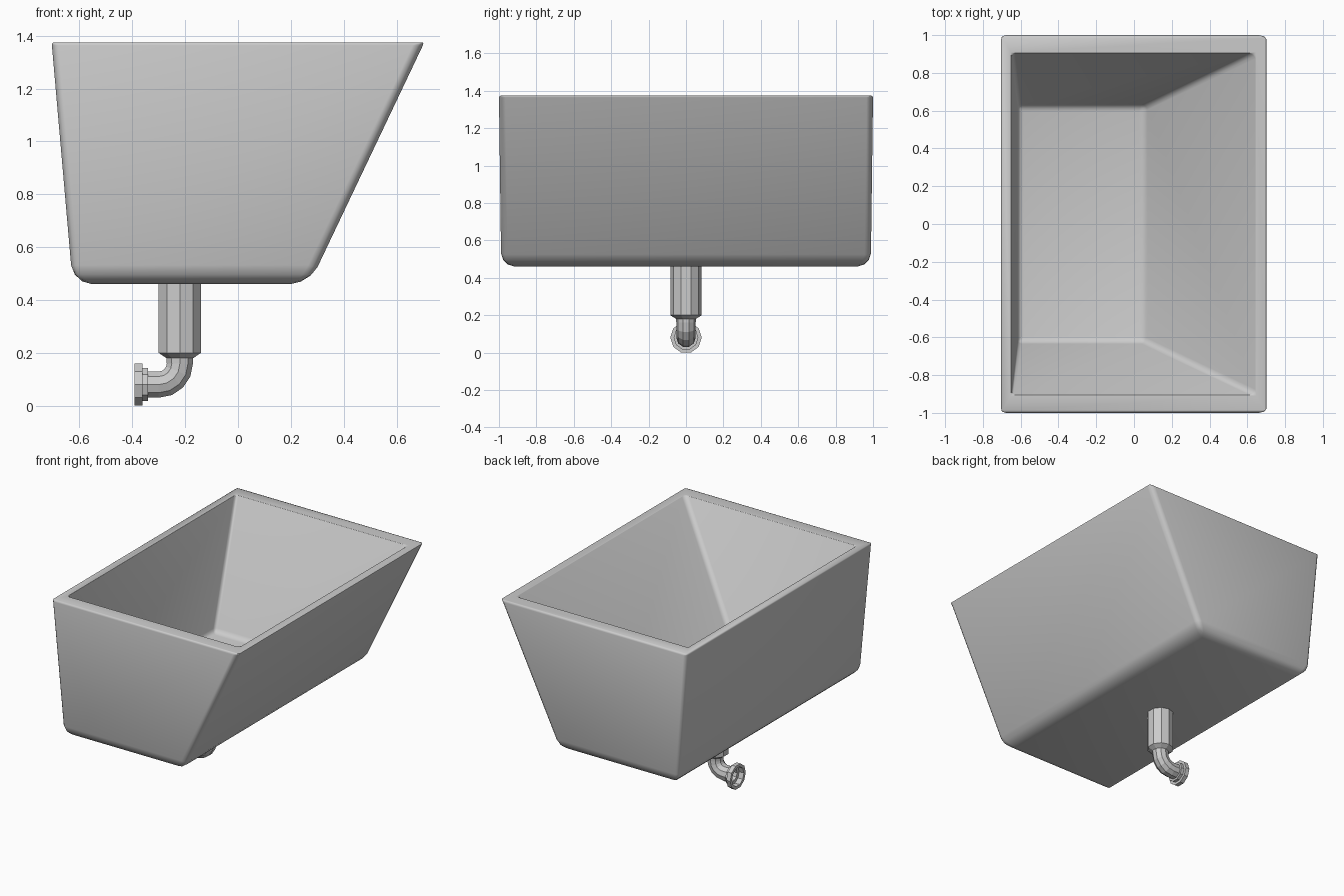
import bpy, bmesh, math
from mathutils import Vector

if "Cube" in bpy.data.objects:
    bpy.data.objects.remove(bpy.data.objects["Cube"])


def make_object(name, bm):
    bmesh.ops.recalc_face_normals(bm, faces=bm.faces)
    mesh = bpy.data.meshes.new(name)
    bm.to_mesh(mesh)
    bm.free()
    obj = bpy.data.objects.new(name, mesh)
    bpy.context.collection.objects.link(obj)
    return obj


# basin: four rectangular rings from outer bottom, over the rim, to inner floor
WIDTH = 0.075
rings = [(-0.625, 0.27, 0.988, 0.46), (-0.705, 0.705, 1.0, 1.375),
         (-0.65, 0.645, 0.905, 1.375), (-0.615, 0.055, 0.625, 0.555)]
bm = bmesh.new()
weight = bm.edges.layers.float.new("bevel_weight_edge")
loops = [[bm.verts.new(p) for p in ((x0, -y, z), (x1, -y, z), (x1, y, z), (x0, y, z))]
         for x0, x1, y, z in rings]
for lower, upper in zip(loops, loops[1:]):
    for i in range(4):
        j = (i + 1) % 4
        bm.faces.new((lower[i], lower[j], upper[j], upper[i]))
bm.faces.new(loops[0][::-1])
bm.faces.new(loops[3])

# rounding: bottom, outer rim, inner rim, inner floor; then the wall corners
for loop, size in zip(loops, (0.072, 0.012, 0.003, 0.03)):
    for i in range(4):
        bm.edges.get((loop[i], loop[(i + 1) % 4]))[weight] = size / WIDTH
for a, b, size in ((0, 1, 0.025), (2, 3, 0.02)):
    for i in range(4):
        s = size * (1.4 if i in (1, 2) else 1)
        bm.edges.get((loops[a][i], loops[b][i]))[weight] = s / WIDTH
basin = make_object("basin", bm)
bevel = basin.modifiers.new("rounding", 'BEVEL')
bevel.width = WIDTH
bevel.segments = 3
bevel.limit_method = 'WEIGHT'
bpy.context.view_layer.objects.active = basin
basin.select_set(True)
bpy.ops.object.modifier_apply(modifier=bevel.name)
bpy.ops.object.shade_smooth_by_angle(angle=math.radians(40))

# drain pipe: ten-sided sections (x, z, radius, turn) swept down and round the elbow
sections = [(-0.22, 0.50, 0.084, 0), (-0.22, 0.20, 0.084, 0), (-0.22, 0.18, 0.053, 0)]
for k in range(5):
    t = math.radians(22.5 * k)
    sections.append((-0.30 + 0.08 * math.cos(t), 0.16 - 0.08 * math.sin(t), 0.052, t))
# collar, end flange and hollow mouth
for x, r in ((-0.341, 0.052), (-0.341, 0.066), (-0.362, 0.066), (-0.362, 0.084),
             (-0.391, 0.084), (-0.391, 0.064), (-0.355, 0.064), (-0.355, 0.042),
             (-0.30, 0.042)):
    sections.append((x, 0.08, r, math.pi / 2))

bm = bmesh.new()
N = 10
tube = []
for x, z, r, t in sections:
    side = Vector((math.cos(t), 0, -math.sin(t)))
    tube.append([bm.verts.new(Vector((x, 0, z)) + r * (
        math.cos(math.tau * i / N) * Vector((0, 1, 0)) + math.sin(math.tau * i / N) * side))
        for i in range(N)])
for a, b in zip(tube, tube[1:]):
    for i in range(N):
        j = (i + 1) % N
        bm.faces.new((a[i], a[j], b[j], b[i]))
bm.faces.new(tube[0])
bm.faces.new(tube[-1])
make_object("drain_pipe", bm)
